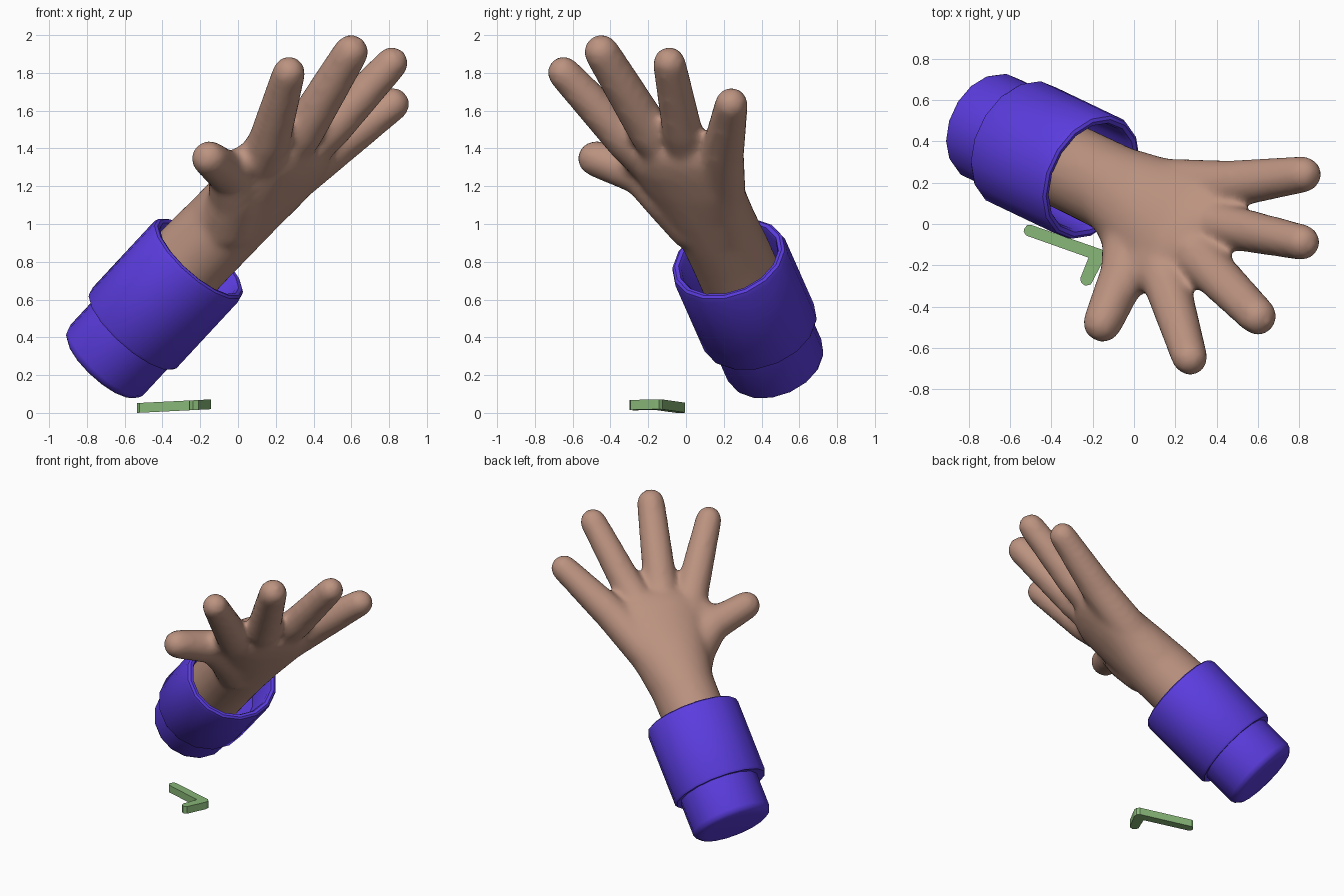
import bpy, bmesh, math
from mathutils import Vector, Matrix

if "Cube" in bpy.data.objects:
    bpy.data.objects.remove(bpy.data.objects["Cube"])


def material(name, rgb):
    m = bpy.data.materials.new(name)
    m.diffuse_color = (*rgb, 1)
    m.use_nodes = True
    m.node_tree.nodes["Principled BSDF"].inputs["Base Color"].default_value = m.diffuse_color
    return m


SKIN = material("warm_skin", (0.50, 0.29, 0.216))
VIOLET = material("violet_cloth", (0.105, 0.046, 0.745))
GREEN = material("leaf_green", (0.245, 0.47, 0.185))

# Shared pose: local x runs across the palm, y out of the back of the hand, z along the arm
along = Vector((0.65, -0.31, 0.70)).normalized()
across = Vector((0.53, 0.84, -0.12))
across = (across - along * across.dot(along)).normalized()
back = along.cross(across)
POSE = Matrix.Translation((-0.21, 0.22, 0.82)) @ Matrix((across, back, along)).transposed().to_4x4()


def add_object(name, bm, mat, matrix=None, smooth_angle=None):
    bmesh.ops.recalc_face_normals(bm, faces=bm.faces[:])
    me = bpy.data.meshes.new(name)
    bm.to_mesh(me)
    bm.free()
    me.materials.append(mat)
    ob = bpy.data.objects.new(name, me)
    bpy.context.collection.objects.link(ob)
    if matrix:
        ob.matrix_world = matrix
    if smooth_angle:
        bpy.ops.object.select_all(action='DESELECT')
        ob.select_set(True)
        bpy.context.view_layer.objects.active = ob
        bpy.ops.object.shade_smooth_by_angle(angle=math.radians(smooth_angle))
    return ob


def loft(bm, sections, n=24):
    """Skin closed elliptical rings given as (centre, x axis, y axis)."""
    rings = []
    for c, ax, ay in sections:
        rings.append([bm.verts.new(c + ax * math.cos(2 * math.pi * i / n) + ay * math.sin(2 * math.pi * i / n))
                      for i in range(n)])
    for a, b in zip(rings, rings[1:]):
        for i in range(n):
            bm.faces.new((a[i], a[(i + 1) % n], b[(i + 1) % n], b[i]))
    bm.faces.new(rings[0][::-1])
    bm.faces.new(rings[-1])


def finger(bm, points):
    """Tapered tube with a round tip, through (x, y, z, radius) points."""
    pts = [Vector(p[:3]) for p in points]
    sections = []
    for i, p in enumerate(points):
        d = (pts[min(i + 1, len(pts) - 1)] - pts[max(i - 1, 0)]).normalized()
        ay = Vector((0, 1, 0))
        ay = (ay - d * ay.dot(d)).normalized()
        ax = ay.cross(d)
        sections.append((pts[i], ax * p[3], ay * p[3]))
    for k in range(1, 6):
        a = math.radians(16.5 * k)
        r = points[-1][3]
        sections.append((pts[-1] + d * r * math.sin(a), ax * r * math.cos(a), ay * r * math.cos(a)))
    loft(bm, sections)


def lathe(bm, profile, wide=1.0, n=16):
    loft(bm, [(Vector((0, 0, z)), Vector((r * wide, 0, 0)), Vector((0, r, 0))) for r, z in profile], n)


# Hand: forearm and palm, then five fingers, fused and relaxed
bm = bmesh.new()
palm = [  # z, x centre, half width, y centre, half thickness
    (-0.35, 0, 0.21, 0.03, 0.22), (0.0, 0, 0.212, 0.03, 0.218),
    (0.2, 0, 0.215, 0.022, 0.213), (0.4, -0.01, 0.255, 0.012, 0.20),
    (0.6, -0.015, 0.308, 0.0, 0.178), (0.75, -0.03, 0.325, -0.005, 0.158),
    (0.83, -0.01, 0.28, -0.01, 0.135), (0.885, 0.02, 0.19, -0.015, 0.105)]
loft(bm, [(Vector((x, y, z)), Vector((w, 0, 0)), Vector((0, t, 0))) for z, x, w, y, t in palm], 32)
# little, ring, middle, index
finger(bm, [(0.14, 0.01, 0.52, 0.135), (0.268, 0.008, 0.83, 0.116), (0.466, 0.02, 1.23, 0.089)])
finger(bm, [(0.03, 0.0, 0.65, 0.12), (0.087, -0.012, 1.0, 0.107), (0.16, 0.03, 1.478, 0.088)])
finger(bm, [(-0.05, 0.0, 0.65, 0.12), (-0.13, -0.015, 0.942, 0.114), (-0.263, 0.03, 1.49, 0.094)])
finger(bm, [(-0.15, 0.01, 0.56, 0.13), (-0.325, -0.005, 0.845, 0.112), (-0.593, 0.043, 1.263, 0.088)])
# thumb with its fleshy root, and the web toward the index finger
finger(bm, [(-0.06, -0.03, 0.28, 0.165), (-0.2, -0.015, 0.46, 0.145),
            (-0.36, 0.022, 0.56, 0.115), (-0.62, 0.028, 0.62, 0.096)])
finger(bm, [(-0.15, 0.01, 0.55, 0.12), (-0.315, 0.015, 0.66, 0.095)])
hand = add_object("hand", bm, SKIN, POSE)
rm = hand.modifiers.new("fuse", 'REMESH')
rm.mode = 'VOXEL'
rm.voxel_size = 0.02
rm.use_smooth_shade = True
sm = hand.modifiers.new("relax", 'SMOOTH')
sm.factor = 0.5
sm.iterations = 14

# Folded cuff, slightly wider across the hand, with a thick open rim
bm = bmesh.new()
lathe(bm, [(0.262, -0.54), (0.298, -0.545), (0.306, -0.53), (0.306, -0.03), (0.299, -0.006),
           (0.285, 0.003), (0.266, -0.002), (0.257, -0.025), (0.255, -0.32)], 1.06)
add_object("cuff", bm, VIOLET, Matrix.Translation((0.006, 0.004, 0)) @ POSE, 40)

# Narrower sleeve end with a rounded closed base
bm = bmesh.new()
lathe(bm, [(0.268, -0.48), (0.268, -0.78), (0.258, -0.806), (0.235, -0.824), (0.2, -0.828)], 1.02)
add_object("sleeve", bm, VIOLET, Matrix.Translation((0.02, 0.008, 0.003)) @ POSE, 40)

# Small bent bar on the ground, rising slightly toward its corner
outline = [(-0.53, -0.02), (-0.535, -0.036), (-0.522, -0.056), (-0.22, -0.163), (-0.26, -0.262),
           (-0.257, -0.283), (-0.237, -0.299), (-0.209, -0.293), (-0.142, -0.165), (-0.142, -0.142),
           (-0.155, -0.124), (-0.5, -0.004), (-0.518, -0.006)]
bm = bmesh.new()
face = bm.faces.new([bm.verts.new((x, y, (x + 0.535) * 0.05)) for x, y in outline])
top = bmesh.ops.extrude_face_region(bm, geom=[face])
bmesh.ops.translate(bm, verts=[v for v in top["geom"] if isinstance(v, bmesh.types.BMVert)], vec=(0, 0, 0.052))
add_object("bent_bar", bm, GREEN)
